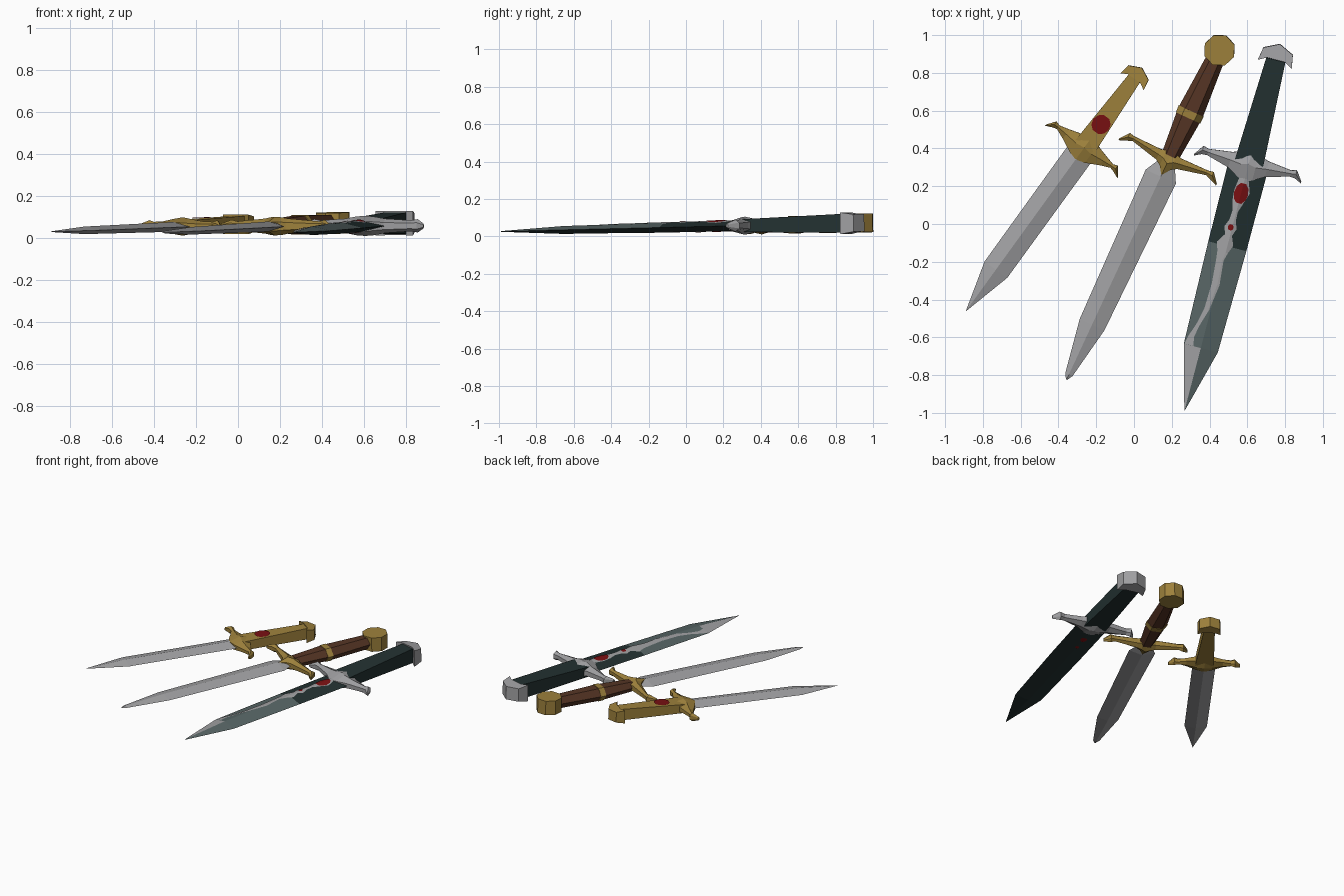
import bpy, bmesh, math
from mathutils import Matrix, Vector

if "Cube" in bpy.data.objects:
    bpy.data.objects.remove(bpy.data.objects["Cube"])


def material(name, rgb):
    m = bpy.data.materials.new(name)
    m.diffuse_color = (*rgb, 1)
    m.use_nodes = True
    m.node_tree.nodes["Principled BSDF"].inputs["Base Color"].default_value = m.diffuse_color
    return m


SILVER = material("silver", (0.35, 0.35, 0.36))
GOLD = material("gold", (0.34, 0.22, 0.045))
BROWN = material("brown", (0.093, 0.036, 0.018))
RED = material("red", (0.19, 0.005, 0.006))
DARK = material("dark green", (0.017, 0.031, 0.031))
TEAL = material("grey teal", (0.095, 0.13, 0.13))


def build(name, verts, faces, mats, place, rule=None, closed=True):
    me = bpy.data.meshes.new(name)
    me.from_pydata(verts, [], faces)
    for m in mats:
        me.materials.append(m)
    bm = bmesh.new()
    bm.from_mesh(me)
    if closed:
        bmesh.ops.recalc_face_normals(bm, faces=bm.faces)
    bm.normal_update()
    if rule:
        for f in bm.faces:
            f.material_index = rule(f.calc_center_median(), f.normal)
    bm.to_mesh(me)
    bm.free()
    ob = bpy.data.objects.new(name, me)
    ob.matrix_world = place
    bpy.context.collection.objects.link(ob)
    return ob


def loft(name, rings, mats, place, rule=None):
    n = len(rings[0])
    verts = [v for r in rings for v in r]
    faces = [(i * n + k, i * n + (k + 1) % n, (i + 1) * n + (k + 1) % n, (i + 1) * n + k)
             for i in range(len(rings) - 1) for k in range(n)]
    faces += [tuple(range(n)), tuple(range(len(verts) - n, len(verts)))]
    return build(name, verts, faces, mats, place, rule)


DIAMOND = [(-1, 0), (0, 1), (1, 0), (0, -1)]
BOX = [(-1, -1), (-1, 1), (1, 1), (1, -1)]
HEXAGON = [(-1, 0), (-.5, 1), (.5, 1), (1, 0), (.5, -1), (-.5, -1)]


def along(name, section, stations, mats, place, rule=None):
    """Loft a cross-section along the sword; stations are (y, half width, half thickness)."""
    rings = [[(x * w, y, z * h) for x, z in section] for y, w, h in stations]
    return loft(name, rings, mats, place, rule)


def guard(name, half, mat, place):
    """Mirrored crossguard; stations are (x, low y, high y, half thickness)."""
    st = [(-x, a, b, h) for x, a, b, h in half] + [s for s in half[::-1] if s[0] > 0]
    rings = []
    for x, lo, hi, h in st:
        mid = (lo + hi) / 2
        rings.append([(x, lo, .5 * h), (x, mid, h), (x, hi, .5 * h),
                      (x, hi, -.5 * h), (x, mid, -h), (x, lo, -.5 * h)])
    return loft(name, rings, [mat], place)


def crown_pommel(name, y0, size, half_z, mat, place):
    prof = [(-.076, 0), (-.066, .058), (0, .09), (.066, .058), (.076, 0), (.04, .02), (-.04, .02)]
    rings = [[(x * size, y0 + y * size, sgn * half_z * (1 if y < .05 else .8)) for x, y in prof]
             for sgn in (-1, 1)]
    return loft(name, rings, [mat], place)


def surface(stations, ridge):
    """Upper surface height of a lofted part, for laying painted plates on it."""
    def z(x, y):
        for (ya, wa, ha), (yb, wb, hb) in zip(stations, stations[1:]):
            if min(ya, yb) <= y <= max(ya, yb):
                t = (y - ya) / (yb - ya)
                w, h = wa + t * (wb - wa), ha + t * (hb - ha)
                return h * (1 - abs(x) / w) if ridge else h
        return 0
    return z


def paint(name, spans, zf, mat, place, lift=.003, side=1):
    """Thin painted strip; spans are (y, left x, right x) running towards the tip."""
    verts, faces = [], []
    for y, a, b in spans:
        m = min(max(0, a + .2 * (b - a)), b - .2 * (b - a))
        verts += [(x, y, side * (zf(x, y) + lift)) for x in (a, m, b)]
    for i in range(len(spans) - 1):
        for k in (0, 1):
            q = (3 * i + k, 3 * i + 3 + k, 3 * i + 4 + k, 3 * i + 1 + k)
            faces.append(q if side > 0 else q[::-1])
    return build(name, verts, faces, [mat], place, closed=False)


def oval(cx, cy, rx, ry, n=5):
    out = []
    for i in range(n):
        a = math.pi * (.12 + .76 * i / (n - 1))
        out.append((cy + ry * math.cos(a), cx - rx * math.sin(a), cx + rx * math.sin(a)))
    return out


def placed(x, y, z, angle):
    return (Matrix.Translation((x, y, z)) @ Matrix.Rotation(math.radians(-angle), 4, 'Z')
            @ Matrix.Rotation(.023, 4, 'X'))


# Small gold sword
P = placed(-.268, .398, .054, 35.9)
along("small_blade", DIAMOND, [(.02, .076, .024), (-.79, .074, .018), (-1.06, .001, .002)], [SILVER], P)
guard("small_guard", [(.236, -.02, -.012, .012), (.2, -.004, .034, .03), (.175, .003, .026, .022),
                      (.12, -.02, .04, .024), (.05, -.055, .06, .036), (0, -.07, .087, .044)], GOLD, P)
grip = [(.0, .062, .03), (.47, .036, .04)]
along("small_grip", BOX, grip, [GOLD], P)
crown_pommel("small_pommel", .44, 1, .046, GOLD, P)
paint("small_gem", oval(0, .16, .05, .053), surface(grip, False), RED, P, .005)

# Middle sword with wrapped grip and round pommel
P = placed(.184, .342, .056, 24.9)
along("middle_blade", DIAMOND, [(-.03, .05, .02), (-.1, .088, .024), (-.965, .072, .018),
                                (-1.255, .021, .007), (-1.285, .004, .003)], [SILVER], P)
guard("middle_guard", [(.285, -.02, -.01, .012), (.245, -.004, .04, .03), (.215, .008, .034, .022),
                       (.06, -.028, .032, .036), (.03, -.048, .04, .042), (0, -.092, .045, .044)], GOLD, P)
along("middle_grip", HEXAGON, [(.02, .048, .034), (.27, .07, .044), (.6, .048, .04)], [BROWN], P)
along("middle_band", HEXAGON, [(.243, .071, .046), (.283, .073, .047)], [GOLD], P)
loft("middle_pommel", [[(.085 * math.sin(k * math.pi / 4), .638 + .085 * math.cos(k * math.pi / 4), z)
                        for k in range(8)] for z in (-.05, .05)], [GOLD], P)

# Large dark sword: dark near the guard, teal further on, one silver tip facet
P = placed(.605, .308, .057, 14.6)
blade = [(.02, .107, .027), (-.44, .104, .026), (-.997, .093, .021), (-1.34, .001, .002)]


def blade_colour(c, n):
    if n.z < 0 or c.y > -.44:
        return 0
    return 2 if c.y < -.997 and c.x < 0 else 1


along("large_blade", DIAMOND, blade, [DARK, TEAL, SILVER], P, blade_colour)
guard("large_guard", [(.293, -.02, -.01, .012), (.255, -.002, .043, .032), (.225, 0, .034, .026),
                      (.1, -.035, .05, .034), (.04, -.07, .07, .045), (0, -.085, .105, .048)], SILVER, P)
along("large_grip", BOX, [(.0, .078, .034), (.58, .052, .051)], [DARK], P)
crown_pommel("large_pommel", .557, 1.22, .058, SILVER, P)
# painted silver ornament, running from the guard to the tip
top = surface(blade, True)
paint("large_blade_ornament", [(-.07, -.03, .02), (-.14, -.04, .045), (-.2, -.035, .025),
                               (-.25, -.022, .008), (-.3, -.025, .01), (-.34, -.042, .025),
                               (-.38, -.028, .01), (-.43, -.06, .03), (-.475, -.045, .012),
                               (-.52, -.04, .0), (-.65, -.03, .012), (-.79, -.035, -.008),
                               (-.88, -.055, -.036), (-.95, -.08, -.05), (-.996, -.09, -.04)],
      top, SILVER, P)
paint("large_gem", oval(.0, -.15, .038, .058), top, RED, P, .006)
paint("lesser_gem", oval(-.008, -.338, .016, .017), top, RED, P, .006)
paint("underside_gem", oval(0, -.15, .022, .025), top, RED, P, .004, -1)
paint("underside_lesser_gem", oval(0, -.25, .014, .015), top, RED, P, .004, -1)
